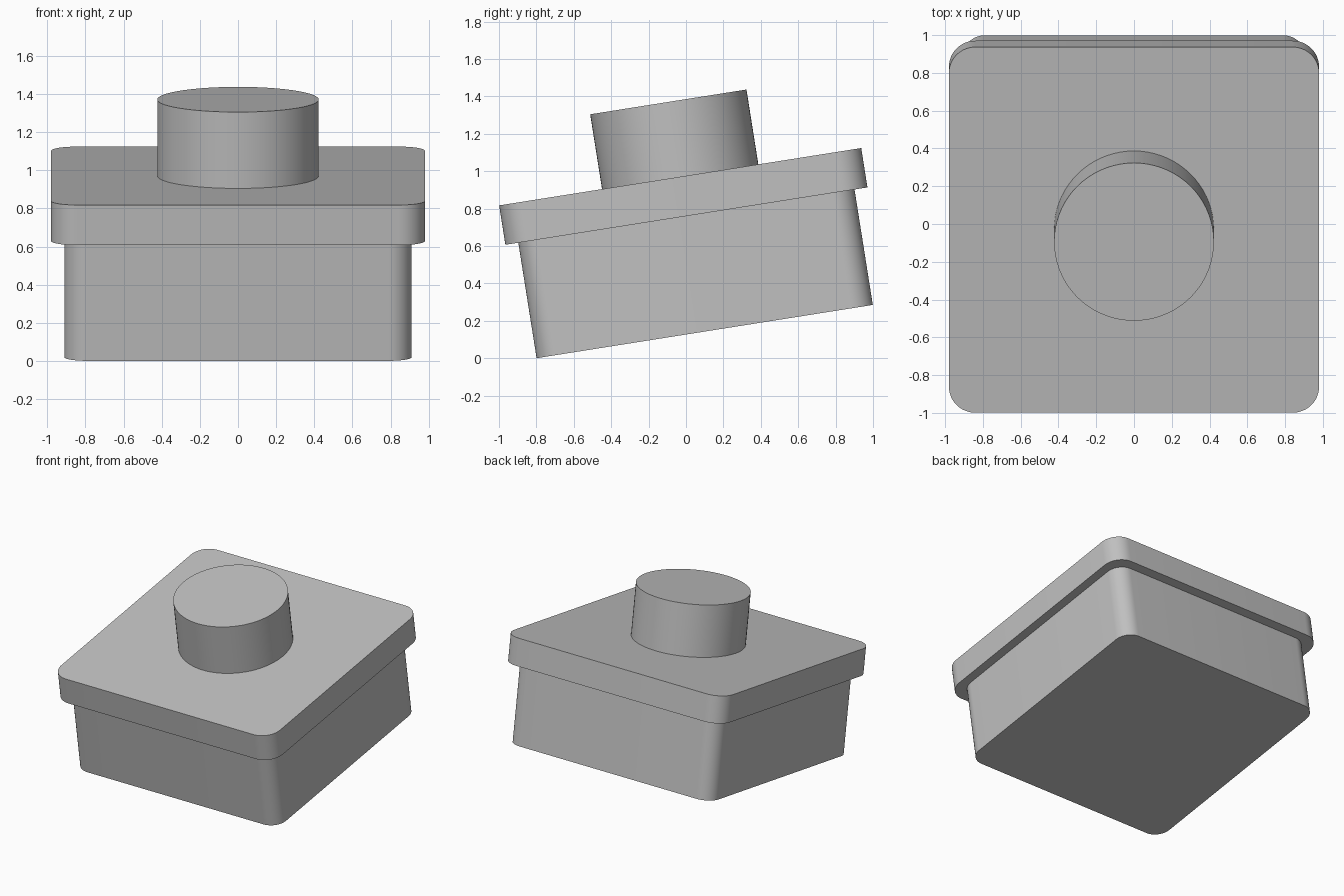
import bpy
import bmesh
from math import radians, sin, cos, pi
from mathutils import Matrix

if "Cube" in bpy.data.objects:
    bpy.data.objects.remove(bpy.data.objects["Cube"], do_unlink=True)

# Single grey material
grey = bpy.data.materials.new("light grey")
grey.use_nodes = True
COLOUR = (0.53, 0.53, 0.53, 1)
grey.diffuse_color = COLOUR
grey.node_tree.nodes["Principled BSDF"].inputs["Base Color"].default_value = COLOUR

# The whole stack leans back-up around the x axis
TILT = Matrix.Translation((0, 0.1, 0.143)) @ Matrix.Rotation(radians(9), 4, "X")


def rounded_square(half, radius, steps=12):
    """Outline of a square with rounded corners, counter-clockwise."""
    c = half - radius
    points = []
    for corner, (sx, sy) in enumerate([(1, 1), (-1, 1), (-1, -1), (1, -1)]):
        for i in range(steps + 1):
            a = pi / 2 * (corner + i / steps)
            points.append((sx * c + radius * cos(a), sy * c + radius * sin(a)))
    return points


def circle(radius, sides=72):
    return [(radius * cos(2 * pi * i / sides), radius * sin(2 * pi * i / sides))
            for i in range(sides)]


def prism(name, outline, bottom, top):
    """Extrude an outline between two heights along the tilted axis."""
    bm = bmesh.new()
    base = bm.faces.new([bm.verts.new((x, y, bottom)) for x, y in outline])
    extruded = bmesh.ops.extrude_face_region(bm, geom=[base], use_keep_orig=True)
    moved = [v for v in extruded["geom"] if isinstance(v, bmesh.types.BMVert)]
    bmesh.ops.translate(bm, verts=moved, vec=(0, 0, top - bottom))
    bmesh.ops.recalc_face_normals(bm, faces=bm.faces)
    mesh = bpy.data.meshes.new(name)
    bm.to_mesh(mesh)
    bm.free()
    mesh.materials.append(grey)
    obj = bpy.data.objects.new(name, mesh)
    bpy.context.collection.objects.link(obj)
    obj.matrix_world = TILT
    bpy.ops.object.select_all(action="DESELECT")
    obj.select_set(True)
    bpy.context.view_layer.objects.active = obj
    bpy.ops.object.shade_smooth_by_angle(angle=radians(30))
    return obj


# Box, overhanging lid and round knob
prism("box_body", rounded_square(0.91, 0.12), 0, 0.625)
prism("lid", rounded_square(0.98, 0.14), 0.625, 0.838)
prism("knob", circle(0.423), 0.838, 1.243)
